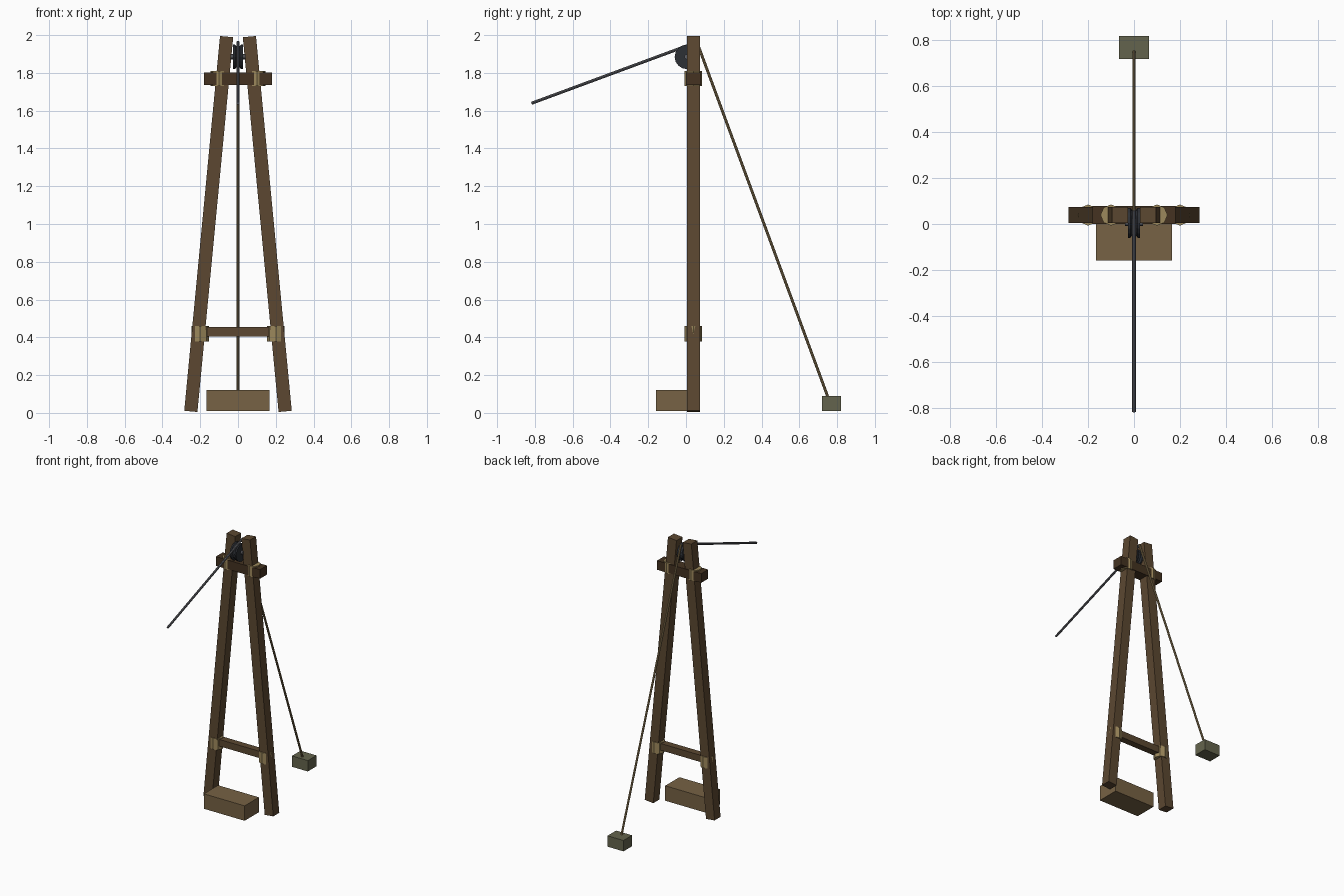
import bpy, bmesh, math
from mathutils import Vector

if "Cube" in bpy.data.objects:
    bpy.data.objects.remove(bpy.data.objects["Cube"])


def material(name, r, g, b):
    m = bpy.data.materials.new(name)
    m.diffuse_color = [(c / 255) ** 2.2 for c in (r, g, b)] + [1]
    m.use_nodes = True
    m.node_tree.nodes["Principled BSDF"].inputs["Base Color"].default_value = m.diffuse_color
    return m


WOOD = material("wood", 92, 73, 52)
DARK = material("dark_wood", 70, 54, 38)
CRATE = material("crate_wood", 118, 98, 70)
LASH = material("lashing", 155, 135, 92)
ROPE = material("rope", 142, 122, 86)
STONE = material("stone", 100, 100, 78)
STEEL = material("steel", 98, 99, 104)
IRON = material("iron", 48, 51, 56)


def finish(obj, name, mat):
    obj.name = name
    obj.data.name = name
    obj.data.materials.append(mat)
    return obj


def box(name, mat, lo, hi):
    lo, hi = Vector(lo), Vector(hi)
    bpy.ops.mesh.primitive_cube_add(size=1, location=(lo + hi) / 2)
    o = bpy.context.object
    o.scale = hi - lo
    return finish(o, name, mat)


def rod(name, mat, a, b, radius, sides):
    a, b = Vector(a), Vector(b)
    bpy.ops.mesh.primitive_cylinder_add(vertices=sides, radius=radius,
                                        depth=(b - a).length, location=(a + b) / 2)
    o = bpy.context.object
    o.rotation_euler = (b - a).to_track_quat('Z', 'Y').to_euler()
    return finish(o, name, mat)


def wheel(name, mat, profile, center, sides):
    # lathe an (x, radius) profile about the x axis
    bm = bmesh.new()
    rings = []
    for x, r in profile:
        rings.append([bm.verts.new((x, r * math.cos(2 * math.pi * i / sides),
                                    r * math.sin(2 * math.pi * i / sides)))
                      for i in range(sides)])
    for p, q in zip(rings, rings[1:]):
        for i in range(sides):
            j = (i + 1) % sides
            bm.faces.new((p[i], p[j], q[j], q[i]))
    bm.faces.new(rings[0])
    bm.faces.new(rings[-1])
    bmesh.ops.recalc_face_normals(bm, faces=bm.faces)
    me = bpy.data.meshes.new(name)
    bm.to_mesh(me)
    bm.free()
    o = bpy.data.objects.new(name, me)
    o.location = center
    bpy.context.collection.objects.link(o)
    return finish(o, name, mat)


Y = 0.039      # depth centre of the frame
TILT = math.atan2(0.19, 1.99)

for side, s in (("left", -1), ("right", 1)):
    # leaning leg
    bpy.ops.mesh.primitive_cube_add(size=1, location=(s * 0.155, Y, 1.0),
                                    rotation=(0, -s * TILT, 0))
    leg = bpy.context.object
    leg.scale = (0.07, 0.07, 1.993)
    finish(leg, side + "_leg", WOOD)
    # rope lashings at both joints
    rod(side + "_upper_lashing", LASH, (s * 0.10, Y, 1.73), (s * 0.10, Y, 1.81), 0.046, 8)
    rod(side + "_lower_lashing", LASH, (s * 0.20, Y, 0.378), (s * 0.20, Y, 0.46), 0.046, 8)

# cross members
box("upper_beam", DARK, (-0.18, Y - 0.04, 1.735), (0.18, Y + 0.04, 1.802))
box("lower_crossbar", WOOD, (-0.20, Y - 0.025, 0.405), (0.20, Y + 0.025, 0.455))

# pulley with grooved rim and axle hub
wheel("pulley", IRON, [(-0.027, 0.065), (-0.016, 0.065), (-0.008, 0.055),
                       (0.008, 0.055), (0.016, 0.065), (0.027, 0.065)],
      (0, 0.005, 1.885), 16)
rod("pulley_axle", STEEL, (-0.04, 0.005, 1.885), (0.04, 0.005, 1.885), 0.014, 8)

# hauling line at the front, load rope at the back
TOP = (0, 0.058, 1.963)
rod("hauling_line", STEEL, (0, -0.818, 1.639), TOP, 0.008, 8)
rod("load_rope", ROPE, TOP, (0, 0.76, 0.06), 0.0075, 8)

# ground blocks
box("front_block", CRATE, (-0.166, -0.16, 0.01), (0.166, 0.005, 0.12))
box("rear_weight", STONE, (-0.065, 0.72, 0.01), (0.065, 0.82, 0.09))
